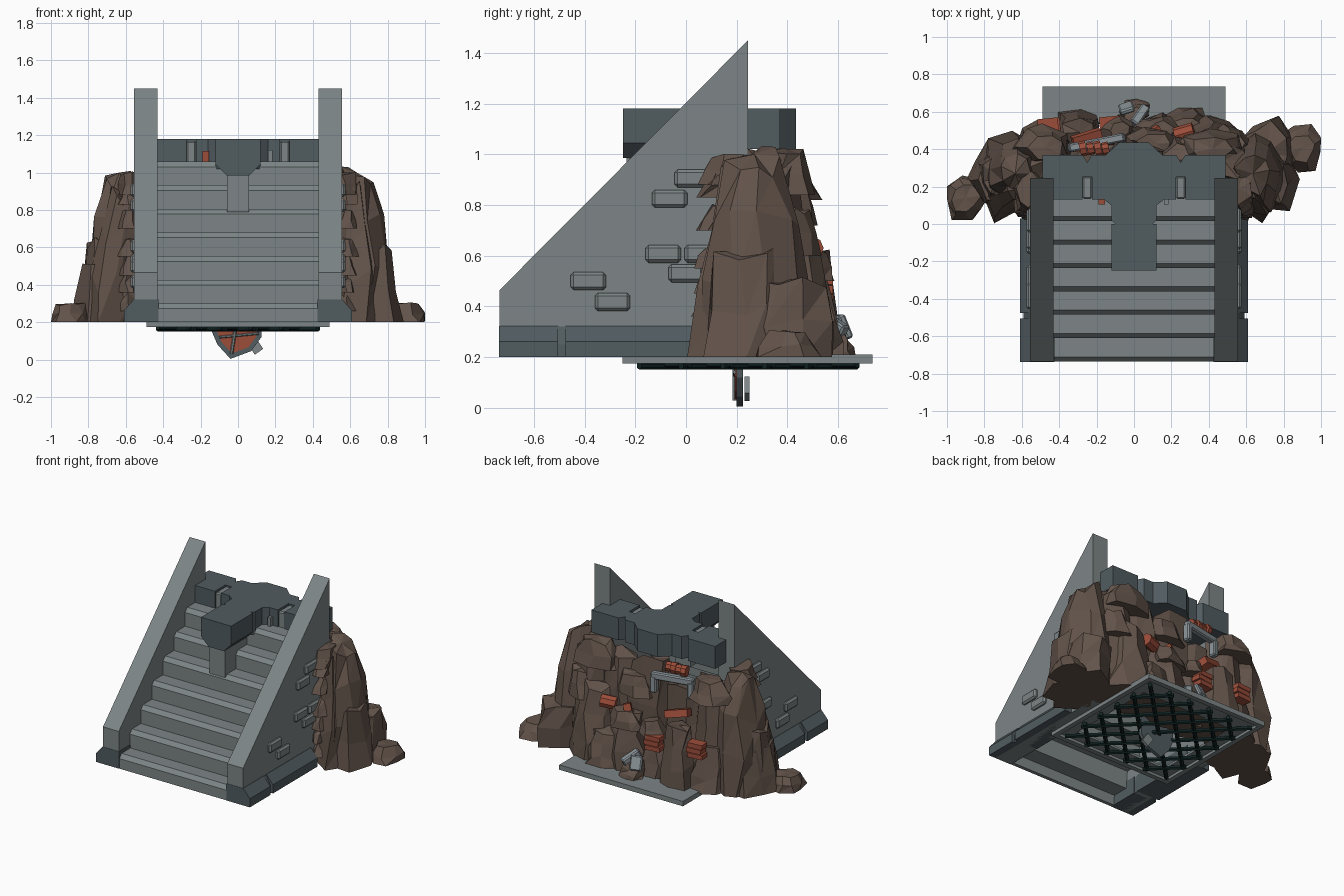
import bpy, bmesh, math, random
from mathutils import Vector, Matrix

if "Cube" in bpy.data.objects:
    bpy.data.objects.remove(bpy.data.objects["Cube"])


def material(name, col):
    m = bpy.data.materials.new(name)
    m.diffuse_color = (*col, 1)
    m.use_nodes = True
    m.node_tree.nodes["Principled BSDF"].inputs["Base Color"].default_value = m.diffuse_color
    return m


STONE = material("light stone", (0.205, 0.235, 0.238))
SLATE = material("dark slate", (0.082, 0.106, 0.116))
ROCK = material("brown rock", (0.122, 0.086, 0.068))
RED = material("red clay", (0.33, 0.075, 0.042))
IRON = material("dark iron", (0.006, 0.018, 0.018))
STEEL = material("pale steel", (0.25, 0.29, 0.31))


def finish(name, bm, mat):
    bmesh.ops.recalc_face_normals(bm, faces=bm.faces)
    me = bpy.data.meshes.new(name)
    bm.to_mesh(me)
    bm.free()
    me.materials.append(mat)
    ob = bpy.data.objects.new(name, me)
    bpy.context.collection.objects.link(ob)
    return ob


def prism(name, pts, axis, a, b, mat):
    """Extrude a 2D outline along x, y or z from a to b."""
    def at(p, d):
        return {"x": (d, *p), "y": (p[0], d, p[1]), "z": (*p, d)}[axis]
    bm = bmesh.new()
    lo = [bm.verts.new(at(p, a)) for p in pts]
    hi = [bm.verts.new(at(p, b)) for p in pts]
    bm.faces.new(lo)
    bm.faces.new(hi)
    for i in range(len(pts)):
        j = (i + 1) % len(pts)
        bm.faces.new((lo[i], lo[j], hi[j], hi[i]))
    return finish(name, bm, mat)


def box(name, c, size, mat, rot=(0, 0, 0), bevel=0):
    bm = bmesh.new()
    bmesh.ops.create_cube(bm, size=1, matrix=Matrix.Diagonal((*size, 1)))
    if bevel:
        bmesh.ops.bevel(bm, geom=bm.edges[:], offset=bevel, segments=1, affect="EDGES")
    ob = finish(name, bm, mat)
    ob.location, ob.rotation_euler = c, rot
    return ob


def bar(name, p, q, r, mat, n=6):
    p, q = Vector(p), Vector(q)
    bm = bmesh.new()
    bmesh.ops.create_cone(bm, cap_ends=True, segments=n, radius1=r, radius2=r, depth=(q - p).length)
    ob = finish(name, bm, mat)
    ob.location = (p + q) / 2
    ob.rotation_euler = (q - p).to_track_quat("Z", "Y").to_euler()
    return ob


def rock(name, x, y, rx, ry, z0, z1, top=0.6, dx=0, dy=0, n=8, levels=4, seed=0, power=1.3):
    """Faceted crag: jagged rings that narrow and lean towards the top."""
    rnd = random.Random(seed)
    ridge = [rnd.uniform(0.82, 1.12) for _ in range(n)]
    turn = rnd.uniform(0, 1)
    bm = bmesh.new()
    rings = []
    for k in range(levels):
        t = k / (levels - 1)
        ring = []
        for i in range(n):
            a = (i + turn + rnd.uniform(-.25, .25)) * math.tau / n
            s = (1 + (top - 1) * t ** power) * ridge[i] * rnd.uniform(0.88, 1.1)
            z = z0 + (z1 - z0) * (t + (rnd.uniform(-.12, .06) if k else 0))
            px = x + dx * t + math.cos(a) * rx * s
            ring.append(bm.verts.new((max(-1, min(1, px)), y + dy * t + math.sin(a) * ry * s, z)))
        rings.append(ring)
    for lo, hi in zip(rings, rings[1:]):
        for i in range(n):
            j = (i + 1) % n
            if rnd.random() < .6:
                bm.faces.new((lo[i], lo[j], hi[j]))
                bm.faces.new((lo[i], hi[j], hi[i]))
            else:
                bm.faces.new((lo[i], lo[j], hi[j], hi[i]))
    bm.faces.new(rings[0])
    tip = bm.verts.new((x + dx, y + dy, z1))
    for i in range(n):
        bm.faces.new((rings[-1][i], rings[-1][(i + 1) % n], tip))
    return finish(name, bm, ROCK)


# Stair flight: chamfered treads, with a stepped hollow underside
steps, under = [(-0.735, 0.2)], [(-0.71, 0.2)]
for i in range(7):
    y, z = -0.735 + 0.125 * i, 0.30 + 0.1265 * i
    steps += [(y, z - 0.028), (y + 0.025, z), (y + 0.125, z)]
    under += [(y + .03, z - .03), (y + .15, z - .03)]
steps[-1] = (0.30, 1.059)
under[-1] = (0.30, 1.029)
prism("stair_flight", steps + under[::-1], "x", -0.435, 0.435, STONE)

# Side walls, footings and raised bricks
bricks = [(0.025, .905), (-.065, .825), (-.09, .607), (.065, .607), (0.0, .53), (-.385, .5), (-.29, .417)]
for s, side in ((1, "right"), (-1, "left")):
    prism("side_wall_" + side, [(-.735, .2), (-.735, .465), (.245, 1.45), (.245, .2)],
          "x", s * .43, s * .555, STONE)
    foot = [(s * .425, .2), (s * .61, .2), (s * .61, .262), (s * .557, .322), (s * .425, .322)]
    prism("footing_front_" + side, foot, "y", -.737, -.505, SLATE)
    prism("footing_back_" + side, foot, "y", -.475, .03, SLATE)
    prism("footing_joint_" + side, [(s * .43, .2), (s * .59, .2), (s * .59, .25), (s * .557, .32), (s * .43, .32)],
          "y", -.505, -.475, SLATE)
    for y, z in bricks:
        box("wall_brick_" + side, (s * .558, y, z), (.036, .14, .07), STONE, bevel=.012)

# Lintel slab with slots at the front and grooves at the back
half = [(.08, .435), (.15, .37), (.225, .37), (.25, .33), (.275, .37), (.49, .37), (.49, .13), (.275, .13),
        (.275, .25), (.225, .25), (.225, .13), (.16, .13), (.12, .10), (.12, .02), (.10, 0)]
prism("lintel_slab", half + [(-x, y) for x, y in reversed(half)], "z", 1.02, 1.18, SLATE)
prism("keystone", [(-.12, 1.18), (.12, 1.18), (.12, 1.045), (.06, .985), (-.06, .985), (-.12, 1.045)],
      "y", -.248, 0.0, SLATE)
box("keystone_post", (0, -.1, .89), (.12, .27, .2), STONE)
for s in (1, -1):
    box("slot_post", (s * .25, .195, 1.1), (.052, .12, .14), STONE, bevel=.008)
box("slot_clay", (-.172, .12, 1.085), (.035, .03, .06), RED)
box("slot_stone", (.172, .12, 1.085), (.025, .03, .07), STONE)

# Floor frame with a well, and crossed iron grating below it
def floor_ring(name, x, y0, y1, z0, z1):
    for s in (1, -1):
        box(name + "_side", (s * (x + .49) / 2, .2425, (z0 + z1) / 2), (.49 - x, .985, z1 - z0), STONE)
    box(name + "_front", (0, (y0 - .25) / 2, (z0 + z1) / 2), (2 * x, y0 + .25, z1 - z0), STONE)
    box(name + "_back", (0, (y1 + .735) / 2, (z0 + z1) / 2), (2 * x, .735 - y1, z1 - z0), STONE)


floor_ring("frame_rim", .455, -.215, .70, .175, .195)
floor_ring("frame_top", .37, -.13, .54, .194, .21)
H, CY = .43, .245
for k in range(-4, 5):
    c = k * .165
    lo, hi = max(-H, c - H), min(H, c + H)
    bar("grate_bar", (lo, CY + lo - c, .172), (hi, CY + hi - c, .172), .015, IRON)
    bar("grate_bar", (lo, CY - lo + c, .166), (hi, CY - hi + c, .166), .015, IRON)

# Broken shield stuck in the grating
shield = [(-.14, .26), (-.14, .15), (-.11, .08), (-.04, .004), (.07, .045), (.125, .12), (.13, .26)]
cx, cz = 0, .15
prism("shield_rim", shield, "y", .2, .225, SLATE)
inner = [(cx + (x - cx) * .8, cz + (z - cz) * .8) for x, z in shield]
prism("shield_panel", inner, "y", .194, .2, RED)
bar("shield_rib", (-.035, .192, .03), (0, .192, .25), .009, STONE)
bar("shield_rib", (-.10, .192, .12), (.11, .192, .14), .007, STONE)
box("broken_plate", (.09, .24, .075), (.055, .02, .08), STONE, (0, -.6, 0))

# Side crags: tall pillar, shoulder and low toe on each side
rock("crag_right_tall", .645, .27, .185, .22, .2, 1.0, .5, -.01, .0, 9, 4, 3, 2.4)
rock("crag_right_front", .67, .17, .14, .14, .2, .93, .4, -.04, .03, 7, 4, 5, 1.8)
rock("crag_right_shoulder", .72, .38, .17, .2, .2, .5, .8, -.01, 0, 8, 3, 8)
rock("crag_right_toe", .9, .41, .13, .14, .2, .3, .6, 0, 0, 8, 3, 9)
rock("crag_right_ledge", .75, .25, .12, .2, .2, .62, .7, -.01, 0, 8, 3, 4)
rock("crag_left_tall", -.645, .27, .185, .22, .2, 1.0, .5, .01, .0, 9, 4, 13, 2.4)
rock("crag_left_front", -.69, .15, .14, .13, .2, .9, .4, .06, .03, 7, 4, 15, 1.8)
rock("crag_left_shoulder", -.73, .27, .16, .2, .2, .5, .8, .01, 0, 8, 3, 18)
rock("crag_left_toe", -.9, .14, .13, .13, .2, .3, .6, 0, 0, 8, 3, 19)
rock("crag_left_ledge", -.74, .25, .12, .17, .2, .64, .7, .01, 0, 8, 3, 14)
for s in (1, -1):
    for i, (z, r) in enumerate(((.26, .1), (.36, .1), (.45, .085), (.55, .08), (.7, .06), (.83, .06))):
        rock("crag_flake", s * .585, .1, .06, r, z, z + .1, .5, 0, .03, 6, 3, 30 + i)
    rock("crag_crown", s * .56, .17, .09, .12, .88, 1.0, .8, 0, .02, 7, 3, 40 + s)

# Rubble heap behind the stairs: tall back row, middle row, low front row
heap = [(-.47, .37, .17, .14, .2, .93, .7), (-.22, .34, .18, .10, .2, .82, .85), (.03, .37, .19, .12, .2, .95, .75),
        (.27, .37, .19, .12, .2, .98, .75), (.48, .37, .17, .14, .2, 1.0, .7), (-.29, .52, .14, .11, .2, .61, .7),
        (.40, .46, .2, .14, .2, .72, .6), (.14, .47, .17, .13, .2, .6, .7), (-.08, .46, .12, .1, .2, .5, .7),
        (-.5, .45, .14, .12, .2, .5, .7), (0, .61, .09, .07, .2, .31, .7), (.28, .55, .14, .09, .2, .44, .6)]
for i, (x, y, rx, ry, z0, z1, top) in enumerate(heap):
    rock("heap_rock", x, y, rx, ry, z0, z1, top, 0, -.03, 7, 4, 60 + i)
loose = [(-.49, .41, .17, .12, .82, .96), (.4, .40, .2, .12, .84, 1.02), (.1, .43, .16, .09, .72, .86),
         (.12, .50, .14, .09, .5, .62), (-.1, .50, .1, .08, .5, .6), (.5, .43, .13, .1, .6, .78)]
for i, (x, y, rx, ry, z0, z1) in enumerate(loose):
    rock("loose_rock", x, y, rx, ry, z0, z1, .6, .02, 0, 7, 3, 80 + i)

# Buried steel portal, clay rolls and clay bricks
box("portal_beam", (-.2, .435, .9), (.3, .045, .05), STEEL, (0, 0, .2), .008)
for x, y in ((-.33, .41), (-.07, .46)):
    box("portal_post", (x, y, .84), (.045, .05, .12), STEEL, (0, 0, .2), .008)
for i in range(4):
    bar("clay_roll", (-.29 + i * .04, .40, .96), (-.255 + i * .04, .408, .96), .04 - .006 * (i % 2), RED, 8)
box("clay_block", (-.25, .45, .67), (.16, .08, .05), RED, (.3, .2, .3))
bar("clay_roll_side", (.22, .47, .62), (.32, .50, .63), .045, RED, 8)
box("clay_block_side", (.12, .49, .63), (.05, .06, .05), RED, (.3, .2, .6))
for x, y, z in ((-.13, .54, .47), (-.46, .53, .5)):
    for k in range(3):
        box("clay_brick", (x + .01 * (k % 2), y, z - .04 + k * .036), (.11, .07, .032), RED, (0, 0, .1))
box("fallen_block", (.03, .58, .33), (.05, .13, .05), STEEL, (-.5, 0, -.6), .008)
box("fallen_slab", (-.04, .62, .32), (.08, .03, .1), STEEL, (.4, 0, .3), .008)
